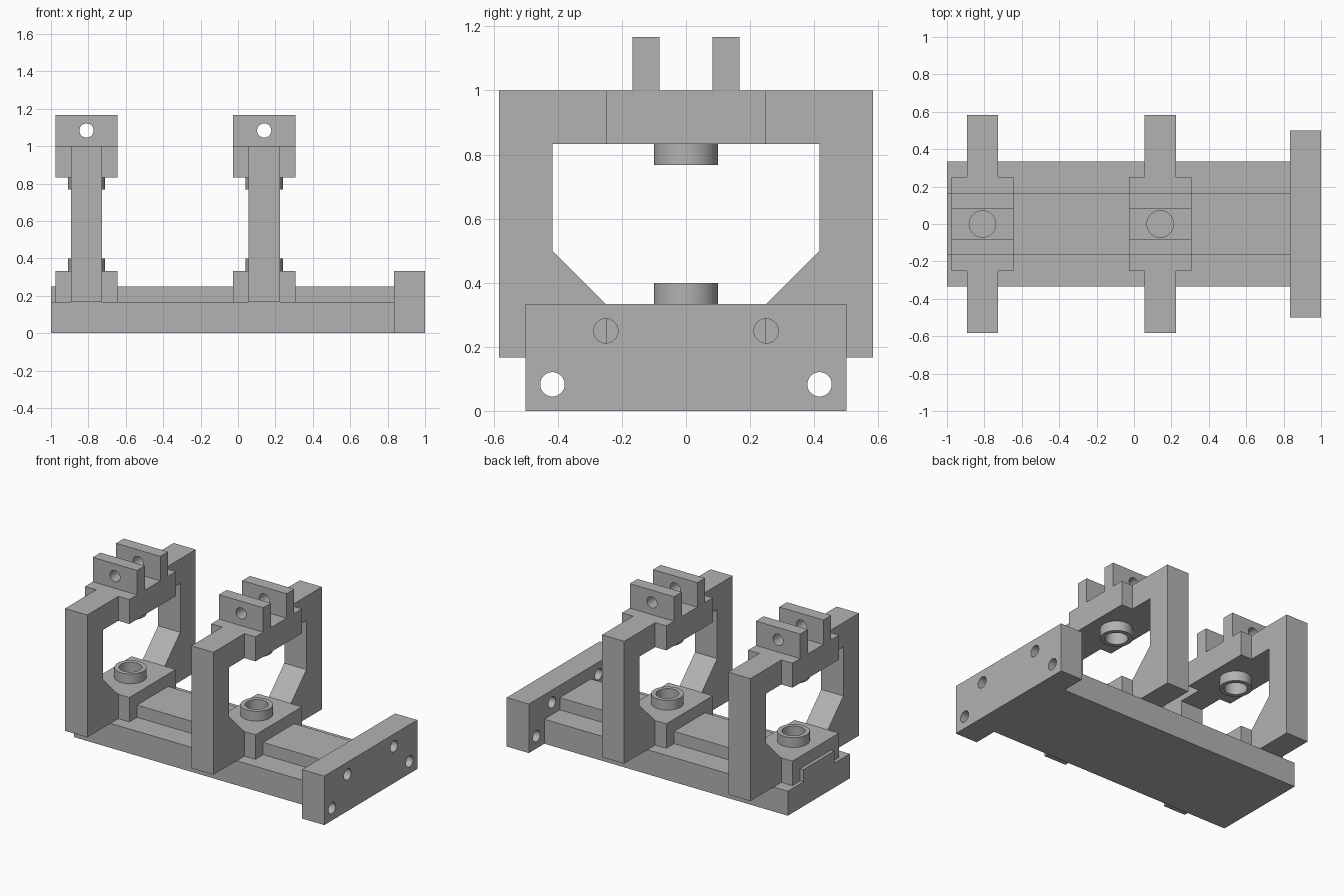
import bpy, bmesh
from mathutils import Matrix, Vector

if "Cube" in bpy.data.objects:
    bpy.data.objects.remove(bpy.data.objects["Cube"], do_unlink=True)

U = 1 / 6          # design module: every part is a multiple of this
BORE, BOSS, PIN = 0.071, 0.1, 0.038

grey = bpy.data.materials.new("plain grey")
grey.use_nodes = True
grey.diffuse_color = (0.45, 0.45, 0.45, 1)
grey.node_tree.nodes["Principled BSDF"].inputs["Base Color"].default_value = grey.diffuse_color


def finish(name, bm):
    mesh = bpy.data.meshes.new(name)
    bmesh.ops.recalc_face_normals(bm, faces=bm.faces)
    bm.to_mesh(mesh)
    bm.free()
    mesh.materials.append(grey)
    ob = bpy.data.objects.new(name, mesh)
    bpy.context.collection.objects.link(ob)
    return ob


def extrude_x(name, points, x0, x1):
    """Extrude a closed (y, z) profile along x."""
    bm = bmesh.new()
    face = bm.faces.new([bm.verts.new((x0, y, z)) for y, z in points])
    ext = bmesh.ops.extrude_face_region(bm, geom=[face])["geom"]
    moved = [v for v in ext if isinstance(v, bmesh.types.BMVert)]
    bmesh.ops.translate(bm, verts=moved, vec=(x1 - x0, 0, 0))
    return finish(name, bm)


def box(name, x0, x1, y0, y1, z0, z1):
    return extrude_x(name, [(y0, z0), (y1, z0), (y1, z1), (y0, z1)], x0, x1)


def cylinder(name, start, end, radius):
    a, b = Vector(start), Vector(end)
    turn = (b - a).to_track_quat('Z', 'Y').to_matrix().to_4x4()
    bm = bmesh.new()
    bmesh.ops.create_cone(bm, cap_ends=True, segments=48, radius1=radius, radius2=radius,
                          depth=(b - a).length, matrix=Matrix.Translation((a + b) / 2) @ turn)
    return finish(name, bm)


def combine(target, tool, operation):
    bpy.context.view_layer.objects.active = target
    mod = target.modifiers.new("combine", 'BOOLEAN')
    mod.operation, mod.object, mod.solver = operation, tool, 'EXACT'
    bpy.ops.object.modifier_apply(modifier=mod.name)
    bpy.data.objects.remove(tool, do_unlink=True)


def smooth(ob):
    bpy.ops.object.select_all(action='DESELECT')
    ob.select_set(True)
    bpy.context.view_layer.objects.active = ob
    bpy.ops.object.shade_smooth_by_angle()


def mirrored(points):
    return points + [(-y, z) for y, z in reversed(points)]


# Base slab with raised guide rail
extrude_x("base_rail", mirrored([(2*U, 0), (2*U, U), (U, U), (U, 1.5*U)]), -1, 5*U)

# End plate with four through holes
plate = box("end_plate", 5*U, 1, -3*U, 3*U, 0, 2*U)
for side in (-1, 1):
    for y, z in ((2.5*U, U/2), (1.5*U, 1.5*U)):
        combine(plate, cylinder("hole", (0.7, side*y, z), (1.1, side*y, z), PIN), 'DIFFERENCE')
smooth(plate)

# Carriage: window frame with chamfered lower corners
carriage = box("carriage_frame", -U/2, U/2, -3.5*U, 3.5*U, U, 6*U)
window = mirrored([(1.5*U, 2*U), (2.5*U, 3*U), (2.5*U, 5*U)])
combine(carriage, extrude_x("window", window, -U, U), 'DIFFERENCE')

# Wide blocks at the bottom and top of the frame
for z in (U, 5*U):
    combine(carriage, box("block", -U, U, -1.5*U, 1.5*U, z, z + U), 'UNION')

# Facing bosses
for z0, z1 in ((1.8*U, 0.4), (0.767, 5.2*U)):
    combine(carriage, cylinder("boss", (0, 0, z0), (0, 0, z1), BOSS), 'UNION')

# Twin lugs on top
for y in (-U, U/2):
    combine(carriage, box("lug", -U, U, y, y + U/2, 5.8*U, 7*U), 'UNION')

# Rail slot, vertical bore and cross pin hole
combine(carriage, box("slot", -2*U, 2*U, -U, U, 0, 1.5*U), 'DIFFERENCE')
combine(carriage, cylinder("bore", (0, 0, U), (0, 0, 6.2*U), BORE), 'DIFFERENCE')
combine(carriage, cylinder("pin", (0, -0.3, 6.5*U), (0, 0.3, 6.5*U), PIN), 'DIFFERENCE')
smooth(carriage)

# Two identical carriages on the rail
carriage.name = "rear_carriage"
carriage.location.x = -0.81
second = carriage.copy()
second.name = "middle_carriage"
second.location.x = 0.14
bpy.context.collection.objects.link(second)
